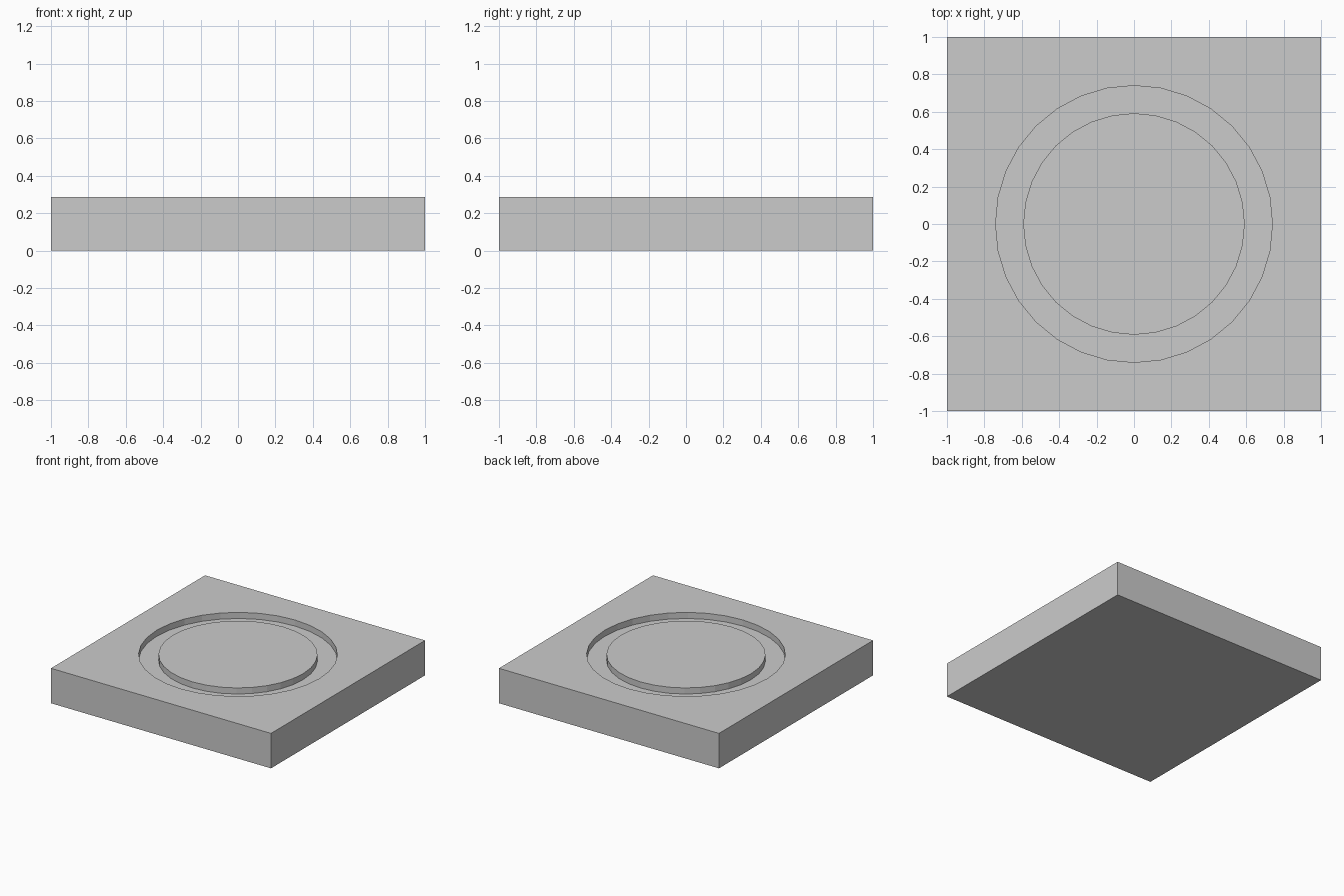
import bpy, bmesh
from math import sin, cos, tau

if "Cube" in bpy.data.objects:
    bpy.data.objects.remove(bpy.data.objects["Cube"])

SIDES = 32
HEIGHT = 0.287
FLOOR = HEIGHT - 0.05      # bottom of the groove
R_OUT, R_IN = 0.74, 0.592  # groove radii

bm = bmesh.new()


def ring(z, radius=None):
    """Loop of vertices: a circle, or the 2 x 2 square outline if no radius."""
    verts = []
    for i in range(SIDES):
        c, s = cos(tau * i / SIDES), sin(tau * i / SIDES)
        r = radius if radius else 1 / max(abs(c), abs(s))
        verts.append(bm.verts.new((c * r, s * r, z)))
    return verts


# Square slab outline, then the groove walls and floor, then the raised disc
rings = [ring(0), ring(HEIGHT),
         ring(HEIGHT, R_OUT), ring(FLOOR, R_OUT),
         ring(FLOOR, R_IN), ring(HEIGHT, R_IN)]

for a, b in zip(rings, rings[1:]):
    for i in range(SIDES):
        j = (i + 1) % SIDES
        bm.faces.new((a[i], a[j], b[j], b[i]))

# Underside and top of the central disc
bm.faces.new(rings[0][::-1])
bm.faces.new(rings[-1])

mesh = bpy.data.meshes.new("grooved_tile")
bm.to_mesh(mesh)
bm.free()
tile = bpy.data.objects.new("grooved_tile", mesh)
bpy.context.collection.objects.link(tile)
